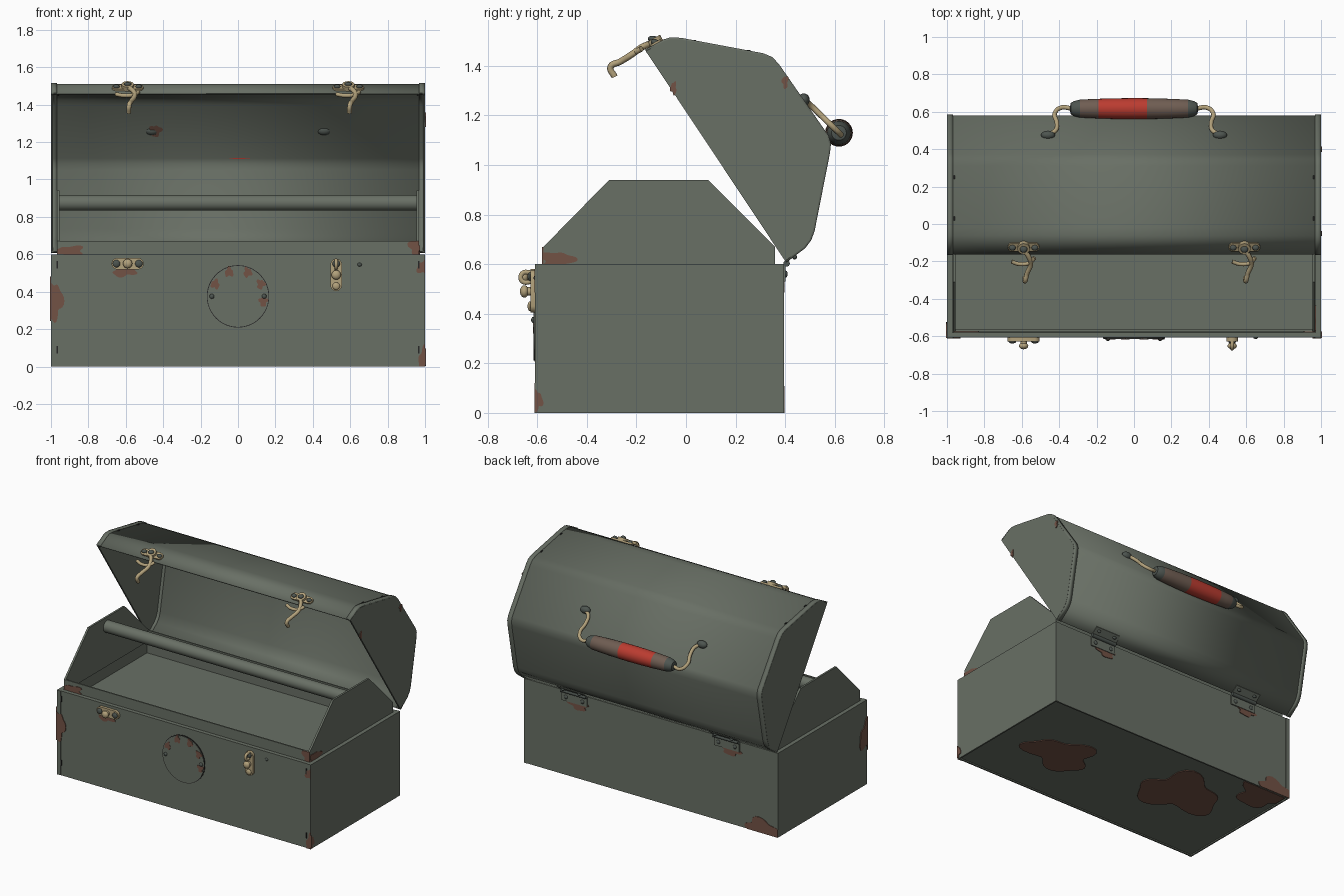
import bpy, bmesh
from math import sin, cos, pi, radians
from mathutils import Vector

cube = bpy.data.objects.get("Cube")
if cube:
    bpy.data.objects.remove(cube, do_unlink=True)


def material(name, *rgb):
    m = bpy.data.materials.new(name)
    m.use_nodes = True
    m.diffuse_color = (*rgb, 1)
    bsdf = next(n for n in m.node_tree.nodes if n.type == "BSDF_PRINCIPLED")
    bsdf.inputs["Base Color"].default_value = (*rgb, 1)
    return m


GREEN = material("green_paint", .14, .16, .13)
RUST = material("rust", .17, .085, .06)
BRASS = material("pale_brass", .45, .36, .2)
RED = material("red_paint", .5, .045, .03)
BROWN = material("worn_brown", .16, .11, .085)
STEEL = material("dark_steel", .075, .09, .08)
BLACK = material("dark_slot", .02, .02, .02)


def finish(name, bm, *mats):
    bmesh.ops.recalc_face_normals(bm, faces=bm.faces)
    mesh = bpy.data.meshes.new(name)
    bm.to_mesh(mesh)
    bm.free()
    for m in mats:
        mesh.materials.append(m)
    mesh.polygons.foreach_set("use_smooth", [True] * len(mesh.polygons))
    mesh.set_sharp_from_angle(angle=radians(32))
    obj = bpy.data.objects.new(name, mesh)
    bpy.context.collection.objects.link(obj)
    return obj


def prism(name, pts, place, low, high, mat):
    """Outline in (u, v), thickened along w; place maps (u, v, w) to space."""
    bm = bmesh.new()
    a, b = [[bm.verts.new(place(u, v, w)) for u, v in pts] for w in (low, high)]
    bm.faces.new(a)
    bm.faces.new(b)
    for i in range(len(pts)):
        bm.faces.new((a[i - 1], a[i], b[i], b[i - 1]))
    return finish(name, bm, mat)


def box(name, lo, hi, mat):
    rect = [(lo[0], lo[1]), (hi[0], lo[1]), (hi[0], hi[1]), (lo[0], hi[1])]
    return prism(name, rect, lambda u, v, w: Vector((u, v, w)), lo[2], hi[2], mat)


def circle(cu, cv, r, n=24):
    return [(cu + r * cos(2 * pi * i / n), cv + r * sin(2 * pi * i / n)) for i in range(n)]


def capsule(half, r):
    """Rounded bar outline along u."""
    return [(u + (half if u >= -1e-6 else -half), v) for u, v in circle(0, 0, r, 22)]


def ball(name, co, size, mat):
    bm = bmesh.new()
    bmesh.ops.create_uvsphere(bm, u_segments=16, v_segments=10, radius=1)
    for v in bm.verts:
        v.co = Vector(co) + Vector([c * s for c, s in zip(v.co, size)])
    return finish(name, bm, mat)


def wire(name, pts, r, mat):
    cu = bpy.data.curves.new(name, "CURVE")
    cu.dimensions = "3D"
    cu.bevel_depth, cu.bevel_resolution, cu.use_fill_caps = r, 3, True
    cu.resolution_u = 8
    sp = cu.splines.new("BEZIER")
    sp.bezier_points.add(len(pts) - 1)
    for p, co in zip(sp.bezier_points, pts):
        p.co = co
        p.handle_left_type = p.handle_right_type = "AUTO"
    cu.materials.append(mat)
    obj = bpy.data.objects.new(name, cu)
    bpy.context.collection.objects.link(obj)


def front(u, v, w): return Vector((u, -.607 - w, v))
def back(u, v, w): return Vector((u, .392 + w, v))
def tray_front(u, v, w): return Vector((u, -.575 - w, v))
def under(u, v, w): return Vector((u, v, .008 - w))
def end(x): return lambda u, v, w: Vector((x + (w if x > 0 else -w), u, v))


def patch(name, place, cu, cv, ru, rv, seed, lo=(-1, -1), hi=(1, 2)):
    """Thin irregular rust stain, clipped to a rectangle."""
    pts = []
    for i in range(40):
        a = 2 * pi * i / 40
        r = 1 + .2 * sin(3 * a + seed) + .14 * sin(5 * a + 2 * seed)
        p = (min(max(cu + ru * r * cos(a), lo[0]), hi[0]),
             min(max(cv + rv * r * sin(a), lo[1]), hi[1]))
        if p not in pts:
            pts.append(p)
    prism(name, pts, place, -.001, .005, RUST)


# Body: recessed tray well on top, shallow recess underneath
bm = bmesh.new()
bmesh.ops.create_cube(bm, size=1)
for v in bm.verts:
    v.co = (v.co.x * 2, v.co.y - .1075, (v.co.z + .5) * .6)
bm.normal_update()
for up, rim, depth in ((1, .04, -.1), (-1, .015, -.008)):
    face = [f for f in bm.faces if f.normal.z * up > .9]
    bmesh.ops.inset_region(bm, faces=face, thickness=rim)
    bmesh.ops.inset_region(bm, faces=face, thickness=.001, depth=depth)
finish("body", bm, GREEN)
for s in (-1, 1):
    for place, side in ((front, "front"), (back, "back")):
        x0, x1 = s * .97, s
        prism(side + "_edge_flange", [(x0, 0), (x1, 0), (x1, .6), (x0, .6)], place, -.002, .003, GREEN)
    for z in (.09, .545):
        prism("edge_slot", [(s * .962, z - .02), (s * .97, z - .02), (s * .97, z + .02),
                            (s * .962, z + .02)], front, 0, .005, BLACK)

# Tray: shaped ends, low walls and a carrying tube
tray_end = [(-.575, .59), (-.575, .67), (-.31, .94), (.09, .94), (.36, .67), (.36, .59)]
for s in (-1, 1):
    prism("tray_end", tray_end, end(s * .955), 0, .014, GREEN)
box("tray_front_wall", (-.96, -.575, .59), (.96, -.565, .67), GREEN)
box("tray_back_wall", (-.96, .35, .59), (.96, .36, .67), GREEN)
prism("tray_tube", circle(-.11, .875, .042), end(.96), -1.92, 0, GREEN)

# Lid: bent sheet with capped ends and folded end flanges
lid = [(-.162, 1.459), (-.085, 1.5), (-.062, 1.507), (-.02, 1.505), (.31, 1.443), (.345, 1.428),
       (.37, 1.4), (.568, 1.115), (.577, 1.085), (.573, 1.05), (.511, .735), (.498, .7),
       (.475, .67), (.4, .613)]


def sheet(name, x0, x1, thickness):
    bm = bmesh.new()
    rows = [[bm.verts.new((x, y, z)) for y, z in lid] for x in (x0, x1)]
    for i in range(1, len(lid)):
        bm.faces.new((rows[0][i - 1], rows[0][i], rows[1][i], rows[1][i - 1]))
    obj = finish(name, bm, GREEN)
    mod = obj.modifiers.new("thickness", "SOLIDIFY")
    mod.thickness, mod.offset = thickness, 0


sheet("lid_sheet", -.99, .99, .008)
for s in (-1, 1):
    sheet("lid_end_flange", s * .968, s * .999, .016)
    prism("lid_end", lid, end(s * .988), 0, .012, GREEN)
    for y, z in ((.25, 1.46), (.03, 1.501)):
        box("lid_slot", (s * .962 - .004, y - .01, z - .01), (s * .962 + .004, y + .01, z + .003), BLACK)

# Hinges
for x in (-.6, .6):
    prism("hinge_pin", circle(.406, .603, .013, 16), lambda u, v, w: Vector((x + w, u, v)), -.1, .1, STEEL)
    leaf = [(-.1, .53), (.1, .53), (.1, .6), (-.1, .6)]
    prism("hinge_lower_leaf", [(x + u, v) for u, v in leaf], back, 0, .009, GREEN)
    prism("hinge_upper_leaf", [(.406, .607), (.455, .645), (.451, .655), (.4, .615)],
          lambda u, v, w: Vector((x + w, u, v)), -.1, .1, GREEN)
    for u in (-.065, .065):
        ball("hinge_rivet", (x + u, .402, .56), (.014, .008, .014), STEEL)
        ball("hinge_rivet", (x + u, .438, .629), (.014, .01, .01), STEEL)
    patch("hinge_rust", back, x - .03, .52, .07, .03, x)

# Lid latches: tilted plate, hub and hanging hook
for x in (-.59, .59):
    def tilt(u, v, w): return Vector((x + u, -.12 + .87 * v - .49 * w, 1.485 + .49 * v + .87 * w))
    prism("latch_plate", capsule(.058, .026), tilt, -.004, .012, BRASS)
    prism("latch_hub", circle(0, 0, .033), tilt, 0, .028, BRASS)
    ball("latch_pivot", tilt(0, 0, .028), (.02, .02, .012), STEEL)
    for u in (-.06, .06):
        ball("latch_rivet", tilt(u, 0, .013), (.018, .016, .012), STEEL)
    wire("latch_hook", [tilt(*p) for p in ((0, -.01, .015), (.03, -.06, .02), (.038, -.1, .015),
         (.018, -.16, .012), (.008, -.205, .012), (.006, -.21, -.03))], .013, BRASS)
    wire("latch_crossbar", [tilt(*p) for p in ((-.065, -.085, .015), (-.02, -.1, .015),
         (.035, -.09, .015), (.058, -.06, .015))], .011, BRASS)

# Front clasps: one lying flat, one hanging upright
for x, z, upright in ((-.59, .55, False), (.525, .49, True)):
    def clasp(u, v, w): return front(x + v, z + u, w) if upright else front(x + u, z + v, w)
    prism("clasp_plate", capsule(.055, .031), clasp, 0, .02, BRASS)
    for u in (-.06, .06):
        ball("clasp_rivet", clasp(u, 0, .022), (.02, .01, .02), BRASS if upright and u < 0 else STEEL)
    prism("clasp_knob_stem", circle(0, 0, .017), clasp, 0, .045, BRASS)
    ball("clasp_knob", clasp(0, 0, .045), (.025, .018, .025), BRASS)
    if upright:
        wire("clasp_loop", [clasp(*p) for p in ((.04, 0, .01), (.042, 0, .054),
             (.072, 0, .054), (.075, 0, .01))], .01, BRASS)

# Round cover on the front
prism("round_cover_rim", circle(0, .375, .167, 48), front, 0, .005, BLACK)
prism("round_cover", circle(0, .375, .163, 48), front, 0, .008, GREEN)
for s in (-1, 1):
    ball("cover_screw", front(s * .14, .375, .008), (.013, .01, .013), STEEL)
for i, deg in enumerate((-12, 28, 68, 110, 152)):
    a = radians(deg)
    patch("cover_rust", lambda u, v, w: front(u, v, w + .006), .138 * cos(a), .375 + .138 * sin(a),
          .022, .025, i)
ball("front_rivet", front(.65, .545, 0), (.012, .008, .01), STEEL)

# Carrying handle: bulged grip, painted in bands along its length
bm = bmesh.new()
stations = [(-.342, .012), (-.338, .03), (-.322, .04)]
stations += [(x, .056 - .1 * x * x) for x in (-.29, -.24, -.19, -.1, 0, .07, .15, .22, .29)]
stations += [(-x, r) for x, r in reversed(stations[:3])]
rings = [[bm.verts.new((x, u, v)) for u, v in circle(.617, 1.13, r)] for x, r in stations]
bm.faces.new(rings[0])
bm.faces.new(rings[-1])
for a, b in zip(rings, rings[1:]):
    for i in range(len(a)):
        bm.faces.new((a[i - 1], a[i], b[i], b[i - 1]))
for f in bm.faces:
    x = f.calc_center_median().x
    f.material_index = 2 if abs(x) > .29 else 0 if -.19 < x < .07 else 1
finish("handle_grip", bm, RED, BROWN, STEEL)
bend = [(.33, .617), (.39, .622), (.424, .59), (.412, .54), (.42, .5), (.46, .478)]
for s in (-1, 1):
    wire("handle_wire", [(s * x, y, 1.13 + (.617 - y) * .97) for x, y in bend], .012, BRASS)
    ball("handle_mount", (s * .46, .475, 1.263), (.038, .024, .026), STEEL)

# Rust stains
patch("left_front_rust", front, -.98, .35, .04, .1, 1)
patch("clasp_rust", front, -.61, .51, .06, .03, 2)
patch("low_corner_rust", front, 1, .04, .035, .06, 3, lo=(-1, 0))
patch("high_corner_rust", front, 1, .53, .04, .04, 4, hi=(1, .6))
patch("tray_left_rust", tray_front, -.9, .615, .075, .03, 5, lo=(-.965, .6))
patch("tray_right_rust", tray_front, .95, .64, .035, .045, 6, lo=(-1, .6), hi=(.968, .67))
patch("tray_side_rust", end(.969), -.52, .615, .065, .035, 7, lo=(-.575, .6))
patch("right_side_rust", end(1), -.6, .05, .02, .04, 8, lo=(-.61, 0))
patch("left_side_rust", end(-1), -.6, .35, .07, .1, 9, lo=(-.61, 0))
patch("back_corner_rust", back, -.88, .03, .14, .06, 10, lo=(-1, 0))
patch("lid_side_rust", end(1), -.05, 1.31, .012, .025, 11)
patch("lid_side_rust", end(1), .4, 1.335, .012, .025, 12)
patch("lid_inside_rust", lambda u, v, w: Vector((u, .46 - (v - 1.26) * .7 - w, v)), -.44, 1.26, .03, .03, 13)
patch("bottom_rust", under, .52, -.14, .24, .17, 2, hi=(.98, .3))
patch("bottom_rust", under, -.41, -.02, .28, .22, 4, hi=(.98, .37))
patch("bottom_rust", under, -.84, .3, .17, .14, 6, lo=(-.98, -.5), hi=(1, .375))
